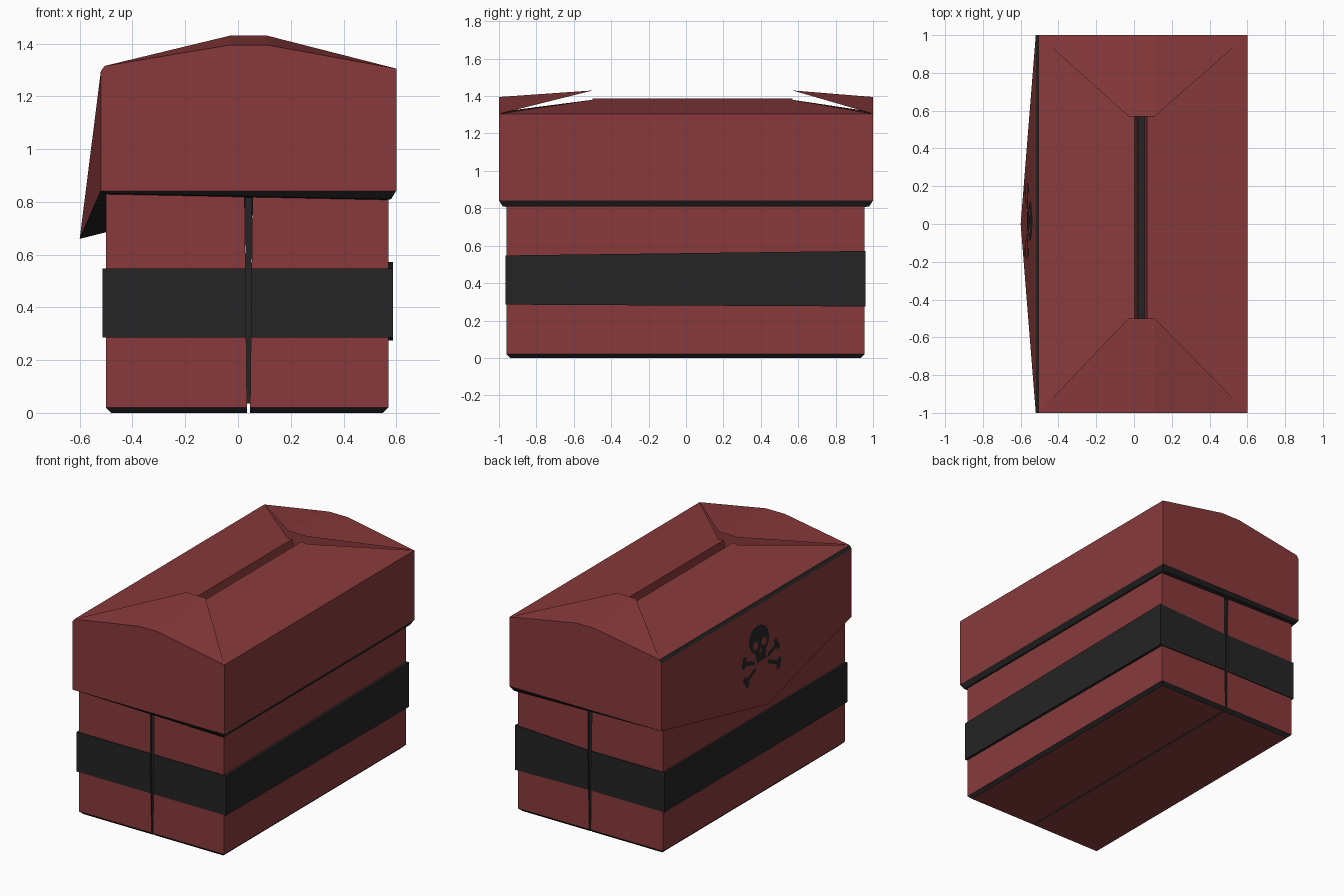
import bpy, bmesh, math

if "Cube" in bpy.data.objects:
    bpy.data.objects.remove(bpy.data.objects["Cube"])


def material(name, rgb):
    m = bpy.data.materials.new(name)
    m.diffuse_color = (*rgb, 1)
    m.use_nodes = True
    m.node_tree.nodes["Principled BSDF"].inputs["Base Color"].default_value = m.diffuse_color
    return m


RED = material("dark red", (0.25, 0.042, 0.044))
BLACK = material("near black", (0.018, 0.018, 0.018))


def build(name, polys, fix_normals=True):
    """polys: list of (points, material index); shared corners are welded."""
    bm = bmesh.new()
    for pts, mat in polys:
        f = bm.faces.new([bm.verts.new(p) for p in pts])
        f.material_index = mat
    if fix_normals:
        bmesh.ops.remove_doubles(bm, verts=bm.verts, dist=0.0005)
        bmesh.ops.recalc_face_normals(bm, faces=bm.faces)
    me = bpy.data.meshes.new(name)
    bm.to_mesh(me)
    bm.free()
    me.materials.append(RED)
    me.materials.append(BLACK)
    ob = bpy.data.objects.new(name, me)
    bpy.context.collection.objects.link(ob)
    return ob


def loft(rings, side_mats, bottom, top):
    """Closed stack of rings with one material per level."""
    polys = [(rings[0], bottom), (rings[-1], top)]
    for a, b, m in zip(rings, rings[1:], side_mats):
        n = len(a)
        polys += [([a[i], a[(i + 1) % n], b[(i + 1) % n], b[i]], m) for i in range(n)]
    return polys


def rect(x0, x1, y0, y1, z):
    return [(x0, y0, z), (x1, y0, z), (x1, y1, z), (x0, y1, z)]


# body halves, with a black lower bevel and black walls along the middle gap
Y0, Y1, MID = -0.96, 0.955, 0.04
for name, xo, s in (("body_left_half", -0.50, -1), ("body_right_half", 0.57, 1)):
    rings = [rect(MID + s * 0.006, xo - s * 0.02, Y0 + 0.02, Y1 - 0.02, 0),
             rect(MID + s * 0.006, xo, Y0, Y1, 0.02),
             rect(MID + s * 0.015, xo, Y0, Y1, 0.83)]
    ob = build(name, loft(rings, (1, 0), 0, 0))
    for f in ob.data.polygons:
        if f.normal.x * s < -0.9:
            f.material_index = 1

# black core closing the gap
build("gap_core", loft([rect(MID - 0.008, MID + 0.008, Y0 + 0.01, Y1 - 0.01, 0.035),
                        rect(MID - 0.014, MID + 0.014, Y0 + 0.01, Y1 - 0.01, 0.83)],
                       (1,), 0, 1))

# black band halves, slightly taller at the back right corner
for name, xo, s in (("band_left_half", -0.513, -1), ("band_right_half", 0.588, 1)):
    lo = rect(MID + s * 0.009, xo, Y0 - 0.006, Y1 + 0.006, 0.285)
    hi = rect(MID + s * 0.012, xo, Y0 - 0.006, Y1 + 0.006, 0.548)
    if s > 0:
        lo[2] = (*lo[2][:2], 0.275)
        hi[2] = (*hi[2][:2], 0.572)
    build(name, loft([lo, hi], (1,), 1, 1))

# lid shell
L, R, B, E, T = -0.52, 0.60, 0.842, 1.305, 1.395
RL, RR = -0.03, 0.11            # flat ridge of the end panels
tip = (-0.60, 0, 0.66)          # pulled-out point of the left side
tip_in = (-0.50, 0, 0.685)
Li = L + 0.014
inner = {-1: -0.5, 1: 0.57}     # inner ends of the hip panels
polys = []
for s in (-1, 1):
    y, yi = s, inner[s]
    # end wall
    polys.append(([(L, y, B), (R, y, B), (R, y, E), (RR, y, T), (RL, y, T),
                   (Li, y, E + 0.01), (L, y, E - 0.01)], 0))
    # raised hip panel, open along its slanted edges
    polys.append(([(RL, y, T), (RR, y, T), (RR, yi, 1.43), (RL, yi, 1.43)], 0))
    polys.append(([(Li, y, E + 0.01), (RL, y, T), (RL, yi, 1.43)], 0))
    polys.append(([(R, y, E), (RR, y, T), (RR, yi, 1.43)], 0))
    # left side wing, and black bevel under the end and the left side
    polys.append(([(L, y, E - 0.01), (L, y, B), tip], 0))
    polys.append(([(L, y, B), (R, y, B), (R - 0.02, s * 0.98, 0.81), (-0.5, s * 0.98, 0.832)], 1))
    polys.append(([(L, y, B), tip, tip_in, (-0.5, s * 0.98, 0.832)], 1))
# left and right sides
polys.append(([(L, -1, E - 0.01), (L, 1, E - 0.01), tip], 0))
polys.append(([(L, -1, E - 0.01), (L, 1, E - 0.01), (Li, 1, E + 0.01), (Li, -1, E + 0.01)], 1))
polys.append(([(R, -1, B), (R, 1, B), (R, 1, E), (R, -1, E)], 0))
polys.append(([(R, -1, B), (R, 1, B), (R - 0.02, 0.98, 0.81), (R - 0.02, -0.98, 0.81)], 1))
# underside
for a, b in (((-0.5, -0.98, 0.832), (R - 0.02, -0.98, 0.81)),
             ((R - 0.02, -0.98, 0.81), (R - 0.02, 0.98, 0.81)),
             ((R - 0.02, 0.98, 0.81), (-0.5, 0.98, 0.832))):
    polys.append(([a, b, tip_in], 1))
# long roof panels folding down into the middle slot
for xo, ze, xr, xs, xf in ((Li, E + 0.01, RL, 0.003, 0.022), (R, E, RR, 0.07, 0.055)):
    a, b = inner[-1], inner[1]
    polys.append(([(xo, -1, ze), (xr, a, 1.38), (xr, b, 1.38), (xo, 1, ze)], 0))
    polys.append(([(xr, a, 1.38), (xs, a, 1.386), (xs, b, 1.386), (xr, b, 1.38)], 0))
    polys.append(([(xs, a, 1.386), (xs, b, 1.386), (xf, b, 1.29), (xf, a, 1.29)], 0))
polys.append((rect(0.022, 0.055, inner[-1], inner[1], 1.29), 1))
build("lid", polys)


# painted emblem on the sloping left side: thin plates in (y, z)
def on_side(pts, off):
    area = sum(p[0] * q[1] - q[0] * p[1] for p, q in zip(pts, pts[1:] + pts[:1]))
    if area > 0:
        pts = pts[::-1]         # face outwards, towards -x
    return [(L - 0.08 * (1.295 - z) / 0.635 - off, y, z) for y, z in pts]


def disc(cy, cz, ry, rz, n=12):
    return [(cy + ry * math.cos(2 * math.pi * i / n),
             cz + rz * math.sin(2 * math.pi * i / n)) for i in range(n)]


C = 0.015                       # emblem centre in y
plates = [(on_side(disc(C, 1.085, 0.105, 0.09, 16), 0.003), 1),
          (on_side([(C - 0.06, 1.03), (C + 0.06, 1.03), (C + 0.045, 0.95), (C - 0.045, 0.95)], 0.0035), 1),
          (on_side([(C - 0.014, 1.005), (C + 0.014, 1.005), (C, 1.04)], 0.0055), 0)]
for s in (-1, 1):
    # eye
    plates.append((on_side(disc(C + s * 0.045, 1.06, 0.028, 0.026), 0.005), 0))
    # crossed bone stubs with two knobs at each end
    for z0, z1, d in ((0.955, 0.99, 1), (0.92, 0.875, -1)):
        y0, y1 = C + s * 0.065, C + s * 0.17
        plates.append((on_side([(y0, z0 - 0.013), (y1, z1 - 0.013),
                                (y1, z1 + 0.013), (y0, z0 + 0.013)], 0.0025), 1))
        plates.append((on_side(disc(y1 + s * 0.012, z1 - d * 0.012, 0.022, 0.022, 8), 0.002), 1))
        plates.append((on_side(disc(y1 - s * 0.006, z1 + d * 0.02, 0.022, 0.022, 8), 0.0015), 1))
build("skull_emblem", plates, fix_normals=False)
